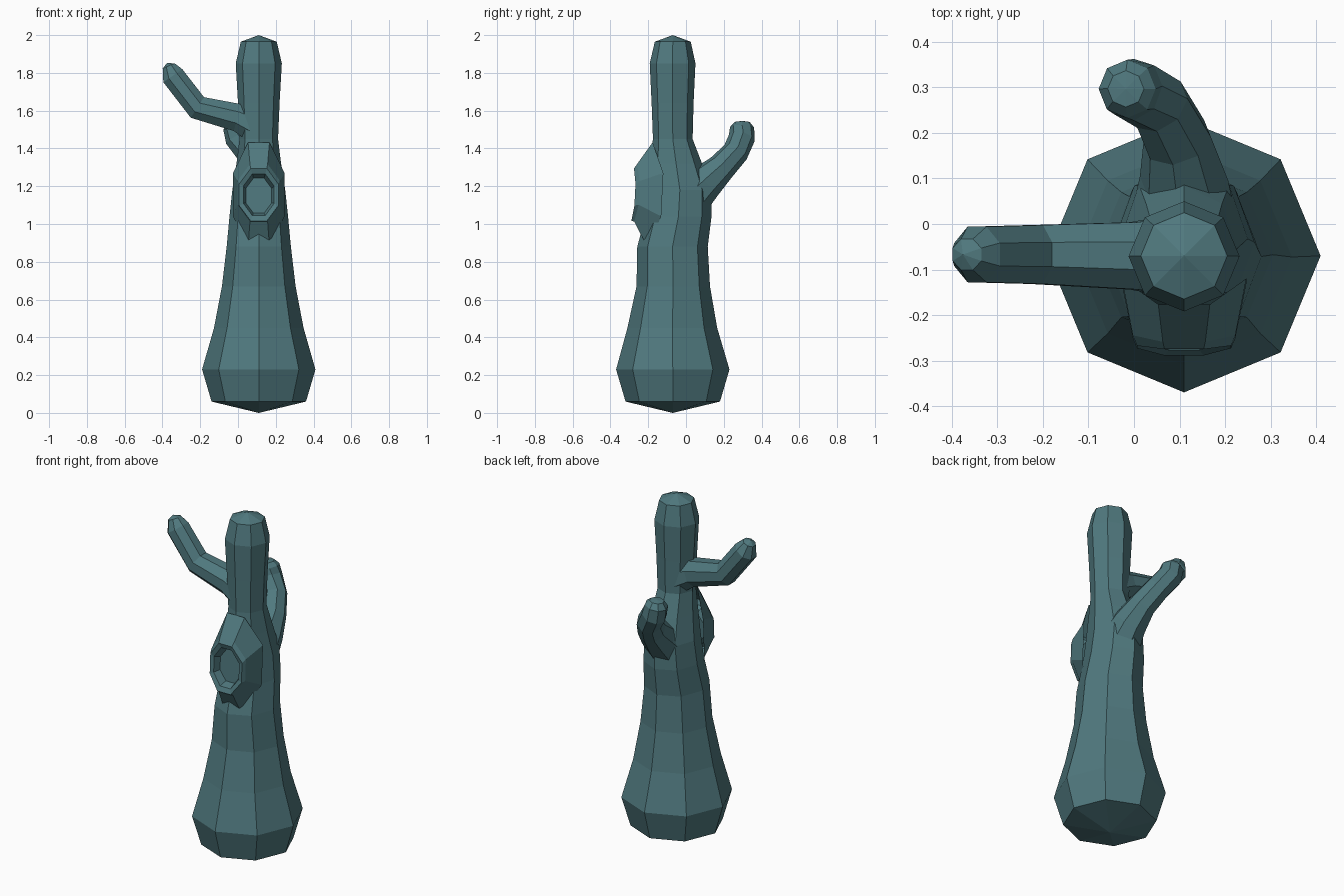
import bpy, math
from mathutils import Vector

if "Cube" in bpy.data.objects:
    bpy.data.objects.remove(bpy.data.objects["Cube"])

N = 8
bark = bpy.data.materials.new("bark_teal")
bark.diffuse_color = (0.08, 0.19, 0.21, 1)
bark.use_nodes = True
bark.node_tree.nodes["Principled BSDF"].inputs["Base Color"].default_value = bark.diffuse_color


def skin(name, rings, start=None, end=None):
    """Bridge rings of N points; optional pole points close the ends."""
    verts = [tuple(p) for ring in rings for p in ring]
    faces = []
    for k in range(len(rings) - 1):
        for i in range(N):
            j = (i + 1) % N
            faces.append((k * N + i, k * N + j, (k + 1) * N + j, (k + 1) * N + i))
    for pole, k in ((start, 0), (end, len(rings) - 1)):
        if pole is None:
            continue
        verts.append(tuple(pole))
        c = len(verts) - 1
        for i in range(N):
            a, b = k * N + i, k * N + (i + 1) % N
            faces.append((b, a, c) if k == 0 else (a, b, c))
    mesh = bpy.data.meshes.new(name)
    mesh.from_pydata(verts, [], faces)
    mesh.materials.append(bark)
    obj = bpy.data.objects.new(name, mesh)
    bpy.context.collection.objects.link(obj)
    return obj


def angles(phase=0.0):
    return [2 * math.pi * i / N + phase for i in range(N)]


# Trunk: height, half width, front y, back y
profile = [(0.06, 0.25, -0.32, 0.18), (0.23, 0.30, -0.37, 0.23),
           (0.45, 0.237, -0.31, 0.165), (0.67, 0.195, -0.262, 0.127),
           (0.88, 0.17, -0.258, 0.115), (1.04, 0.155, -0.215, 0.135),
           (1.18, 0.14, -0.20, 0.135), (1.32, 0.118, -0.19, 0.085),
           (1.45, 0.102, -0.175, 0.035), (1.64, 0.11, -0.182, 0.04),
           (1.85, 0.122, -0.192, 0.05), (1.965, 0.095, -0.165, 0.025)]
trunk = []
for z, rx, yf, yb in profile:
    cy, ry = (yf + yb) / 2, (yb - yf) / 2
    trunk.append([(0.11 + rx * math.cos(a), cy + ry * math.sin(a), z) for a in angles()])
skin("trunk", trunk, (0.11, -0.07, 0), (0.11, -0.07, 2))

# Knot hole: half width, centre z, half height, side y, extra y bulge at top and bottom
knot = [(0.148, 1.155, 0.30, -0.08, -0.12), (0.122, 1.165, 0.165, -0.235, -0.035),
        (0.112, 1.155, 0.15, -0.262, -0.022), (0.088, 1.155, 0.12, -0.262, -0.01),
        (0.074, 1.15, 0.10, -0.225, 0.0)]
rings = []
for rx, cz, rz, y, bulge in knot:
    rings.append([(0.11 + rx * math.cos(a),
                   y + bulge * abs(math.sin(a)) + 0.05 * (cz + rz * math.sin(a) - 1.15),
                   cz + rz * math.sin(a)) for a in angles(math.pi / 8)])
skin("knot_hole", rings, end=(0.11, -0.225, 1.15))


# Branches: path points with radius, closed by a blunt tip
def branch(name, path, side, tip):
    pts = [Vector(p[:3]) for p in path]
    rings = []
    for k, p in enumerate(pts):
        t = (pts[min(k + 1, len(pts) - 1)] - pts[max(k - 1, 0)]).normalized()
        u = Vector(side)
        u = (u - t * u.dot(t)).normalized()
        v = t.cross(u)
        r = path[k][3]
        rings.append([p + r * (u * math.cos(a) + v * math.sin(a)) for a in angles(math.pi / 8)])
    skin(name, rings, pts[0], tip)


branch("side_branch",
       [(0.11, -0.07, 1.51, 0.10), (0.0, -0.07, 1.563, 0.08), (-0.215, -0.067, 1.617, 0.07),
        (-0.345, -0.067, 1.785, 0.066), (-0.367, -0.067, 1.837, 0.037)],
       (0, 1, 0), (-0.376, -0.067, 1.852))
branch("back_branch",
       [(0.11, 0.0, 1.12, 0.12), (0.11, 0.10, 1.22, 0.098), (0.095, 0.185, 1.297, 0.077),
        (0.055, 0.262, 1.38, 0.07), (0.0, 0.295, 1.455, 0.07),
        (-0.015, 0.297, 1.512, 0.064), (-0.018, 0.297, 1.54, 0.04)],
       (1, 0.4, 0), (-0.018, 0.297, 1.545))
